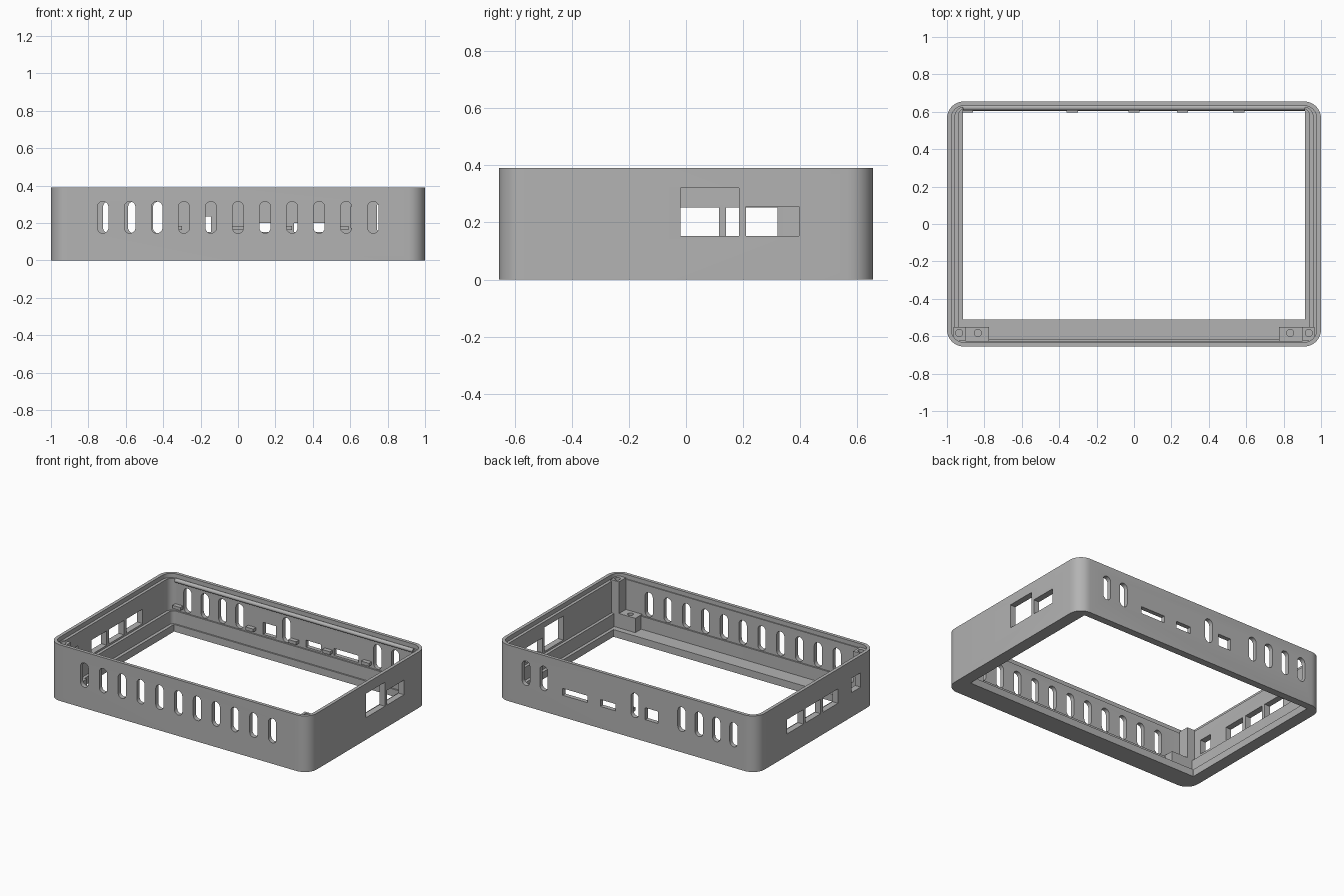
import bpy, bmesh, math
from mathutils import Vector, Matrix

if "Cube" in bpy.data.objects:
    bpy.data.objects.remove(bpy.data.objects["Cube"])

GREY = (0.45, 0.45, 0.45, 1)
mat = bpy.data.materials.new("plain grey plastic")
mat.use_nodes = True
mat.diffuse_color = GREY
mat.node_tree.nodes["Principled BSDF"].inputs["Base Color"].default_value = GREY


def make_object(name, bm):
    bmesh.ops.recalc_face_normals(bm, faces=bm.faces)
    mesh = bpy.data.meshes.new(name)
    bm.to_mesh(mesh)
    bm.free()
    mesh.materials.append(mat)
    ob = bpy.data.objects.new(name, mesh)
    bpy.context.collection.objects.link(ob)
    return ob


def activate(ob):
    bpy.ops.object.select_all(action='DESELECT')
    ob.select_set(True)
    bpy.context.view_layer.objects.active = ob


def add_box(bm, x0, x1, y0, y1, z0, z1):
    m = Matrix.Translation(((x0 + x1) / 2, (y0 + y1) / 2, (z0 + z1) / 2))
    size = Matrix.Diagonal((x1 - x0, y1 - y0, z1 - z0, 1))
    bmesh.ops.create_cube(bm, size=1, matrix=m @ size)


def box(name, *limits):
    bm = bmesh.new()
    add_box(bm, *limits)
    return make_object(name, bm)


def cut(target, cutter):
    mod = target.modifiers.new("cut", 'BOOLEAN')
    mod.operation, mod.solver, mod.object = 'DIFFERENCE', 'EXACT', cutter
    activate(target)
    bpy.ops.object.modifier_apply(modifier=mod.name)
    bpy.data.objects.remove(cutter)


def ring(bm, hx, y0, y1, r, z, steps=8):
    """Rounded rectangle loop of vertices at height z."""
    verts = []
    corners = ((hx - r, y1 - r), (r - hx, y1 - r), (r - hx, y0 + r), (hx - r, y0 + r))
    for k, (cx, cy) in enumerate(corners):
        for i in range(steps + 1):
            a = math.pi / 2 * (k + i / steps)
            verts.append(bm.verts.new((cx + r * math.cos(a), cy + r * math.sin(a), z)))
    return verts


# Shell: outer wall, thin rim, inner wall, ledge, floor and opening in one closed loft
LEDGE, FLOOR, LIP, TOP = 0.14, 0.05, 0.36, 0.39
outer = (1, -0.655, 0.655, 0.09)
rim = (0.977, -0.632, 0.632, 0.067)
wall = (0.957, -0.625, 0.625, 0.05)
ledge = (0.937, -0.615, 0.615, 0.03)
opening = (0.915, -0.51, 0.605, 0.004)
profile = [(outer, 0), (outer, TOP), (rim, TOP), (rim, LIP), (wall, LIP), (wall, LEDGE),
           (ledge, LEDGE), (ledge, FLOOR), (opening, FLOOR), (opening, 0)]
bm = bmesh.new()
rings = [ring(bm, *shape, z) for shape, z in profile]
for a, b in zip(rings, rings[1:] + rings[:1]):
    for i in range(len(a)):
        j = (i + 1) % len(a)
        bm.faces.new((a[i], a[j], b[j], b[i]))
shell = make_object("case_shell", bm)

# Cutters for vents and ports
holes = bmesh.new()


def add_slot(x, side, r=0.03, z0=0.145, z1=0.315):
    """Upright vent with round ends through the front or back wall."""
    outline = []
    for i in range(18):
        a = math.pi * (i if i < 9 else i - 1) / 8
        if i >= 9:
            a = math.pi * (i - 9) / 8 + math.pi
        cz = z1 - r if i < 9 else z0 + r
        outline.append(holes.verts.new((x + r * math.cos(a), side * 0.58, cz + r * math.sin(a))))
    face = holes.faces.new(outline)
    moved = bmesh.ops.extrude_face_region(holes, geom=[face], use_keep_orig=True)["geom"]
    verts = [v for v in moved if isinstance(v, bmesh.types.BMVert)]
    bmesh.ops.translate(holes, verts=verts, vec=Vector((0, side * 0.12, 0)))


for i in range(11):
    add_slot((i - 5) * 0.1445, -1)
for x in (-0.825, -0.692, -0.558, -0.425, -0.065, 0.635, 0.772):
    add_slot(x, 1)
back_ports = ((-0.245, -0.145, 0.235), (0.085, 0.2, 0.2), (0.3, 0.49, 0.2))
for x0, x1, z1 in back_ports:
    add_box(holes, x0, x1, 0.58, 0.7, 0.152, z1)
for y0, y1, z1 in ((-0.02, 0.185, 0.32), (0.21, 0.395, 0.255)):
    add_box(holes, 0.9, 1.1, y0, y1, 0.153, z1)
for y0, y1, z0 in ((0.14, 0.32, 0.153), (-0.05, 0.115, 0.153), (-0.24, -0.075, 0.153),
                   (-0.49, -0.39, 0.17)):
    add_box(holes, -1.1, -0.9, y0, y1, z0, z0 + 0.1)
cut(shell, make_object("hole_cutter", holes))

# Screw posts in the front corners
for side, label in ((1, "left"), (-1, "right")):
    for name, x0, x1, hole_x, top in (("tall_post", 0.9, 0.965, 0.935, 0.37),
                                      ("short_post", 0.775, 0.9, 0.835, 0.15)):
        xs = sorted((side * x0, side * x1))
        post = box(f"{label}_{name}", *xs, -0.625, -0.55, FLOOR - 0.01, top)
        bm = bmesh.new()
        bmesh.ops.create_cone(bm, cap_ends=True, segments=24, radius1=0.019, radius2=0.019,
                              depth=0.16, matrix=Matrix.Translation((side * hole_x, -0.583, top)))
        cut(post, make_object("screw_hole_cutter", bm))

# Board support tabs on the back wall
for i, x in enumerate((-0.89, -0.33, 0, 0.26, 0.56)):
    box(f"support_tab_{i + 1}", x - 0.03, x + 0.03, 0.595, 0.63, 0.163, 0.185)

# Round snap rail under the back rim
bm = bmesh.new()
rail_pose = Matrix.Translation((0, 0.622, 0.35)) @ Matrix.Rotation(math.pi / 2, 4, 'Y')
bmesh.ops.create_cone(bm, cap_ends=True, segments=20, radius1=0.014, radius2=0.014,
                      depth=1.83, matrix=rail_pose)
rail = make_object("back_snap_rail", bm)

for ob in (shell, rail):
    activate(ob)
    bpy.ops.object.shade_smooth_by_angle(angle=math.radians(30))
